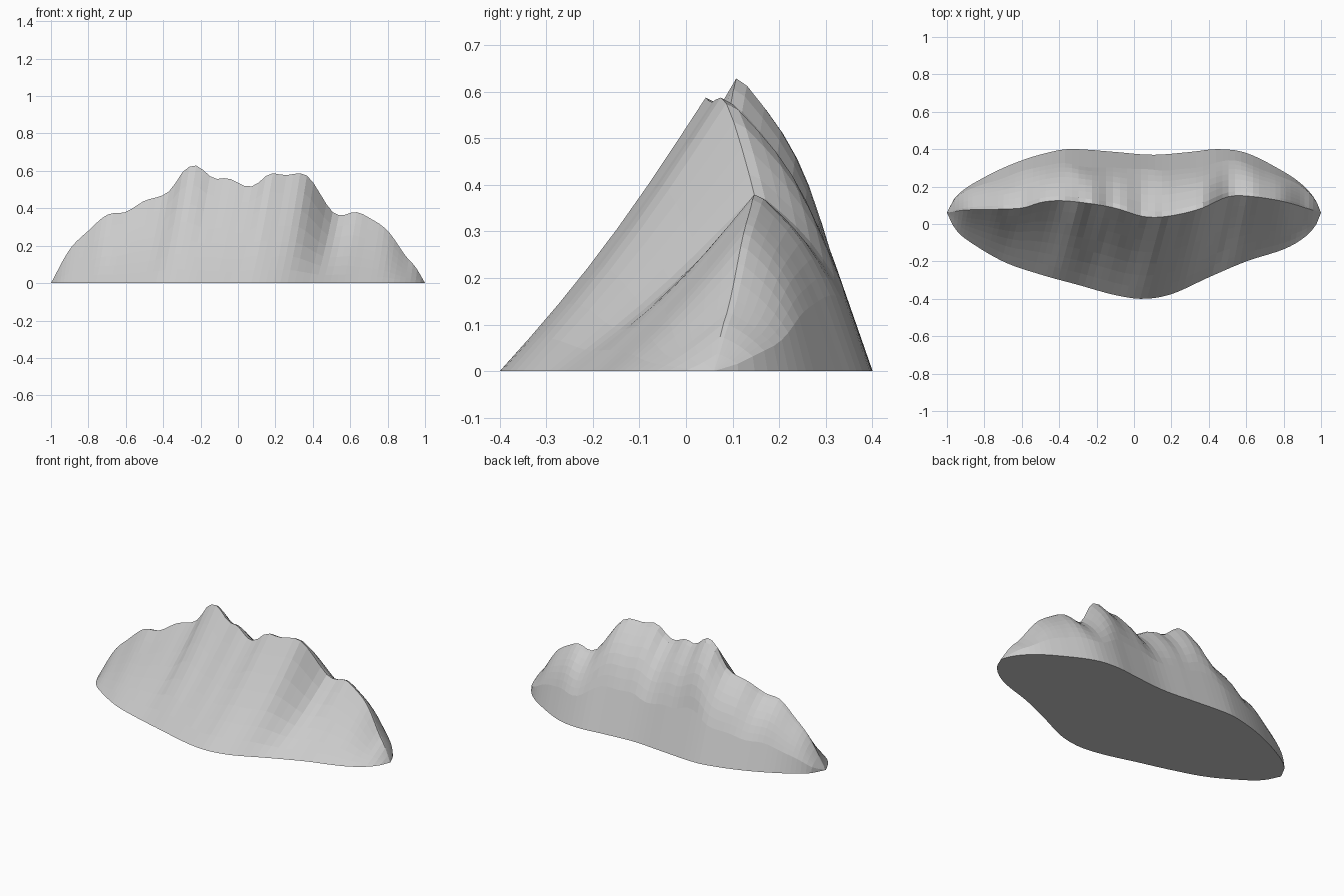
import bpy, bmesh
from math import sin, pi

old = bpy.data.objects.get("Cube")
if old:
    bpy.data.objects.remove(old, do_unlink=True)

# Plan outlines and crest line, as (x, value) control points
FRONT_BASE = [(-1, .06), (-.96, -.02), (-.9, -.08), (-.7, -.2), (-.5, -.27), (-.3, -.325),
              (-.1, -.38), (.05, -.4), (.2, -.375), (.4, -.285), (.6, -.2), (.8, -.135),
              (.9, -.08), (.97, -.01), (1, .06)]
BACK_BASE = [(-1, .06), (-.95, .15), (-.8, .25), (-.6, .34), (-.4, .395), (-.3, .4), (-.1, .385),
             (.1, .37), (.3, .385), (.45, .4), (.6, .38), (.8, .28), (.9, .21), (.97, .13), (1, .06)]
CREST_Y = [(-1, .06), (-.9, .075), (-.6, .085), (-.5, .115), (-.4, .125), (-.24, .11),
           (-.1, .085), (.05, .04), (.17, .04), (.35, .08), (.5, .145), (.6, .15), (.8, .12), (1, .06)]
CREST_Z = [(-1, 0), (-.9, .18), (-.8, .28), (-.7, .365), (-.6, .38), (-.5, .44), (-.4, .47),
           (-.35, .51), (-.3, .59), (-.24, .63), (-.2, .615), (-.13, .56), (-.05, .56),
           (.05, .515), (.1, .53), (.17, .585), (.25, .577), (.35, .585), (.4, .54), (.45, .46),
           (.5, .385), (.55, .362), (.63, .38), (.7, .35), (.8, .28), (.9, .14), (.95, .085), (1, 0)]


def smooth(points, x):
    """Smooth cubic interpolation through the control points."""
    x = max(points[0][0], min(points[-1][0], x))
    i = next(k for k in range(len(points) - 1) if x <= points[k + 1][0])

    def slope(k):
        a, b = points[max(k - 1, 0)], points[min(k + 1, len(points) - 1)]
        return (b[1] - a[1]) / (b[0] - a[0])

    (xa, va), (xb, vb) = points[i], points[i + 1]
    w = xb - xa
    t = (x - xa) / w
    h = t * t * (3 - 2 * t)
    return (va + (vb - va) * h + w * slope(i) * t * (1 - t) ** 2
            - w * slope(i + 1) * t * t * (1 - t))


def section(x):
    """One slice across the mountain, from front foot over the crest to back foot."""
    crest_y, crest_z = smooth(CREST_Y, x), max(smooth(CREST_Z, x), 0)
    foot_x = x - .12 * (1 - x * x)          # spurs run down at a slant
    foot_y = smooth(FRONT_BASE, foot_x)
    back_y = smooth(BACK_BASE, x)
    points = []
    # Front slope, slightly hollow
    for k in range(FRONT_ROWS + 1):
        t = k / FRONT_ROWS
        points.append((foot_x + (x - foot_x) * t, foot_y + (crest_y - foot_y) * t,
                       crest_z * (t - .05 * sin(pi * t))))
    # Narrow crest and rounded back slope down to the shoulder
    shoulder_y = back_y - .15 * crest_z * min(1, (back_y - crest_y) / .2)
    shoulder_z = crest_z * .43
    top_y = crest_y + (shoulder_y - crest_y) * .12
    top_z = crest_z * .975
    for k in range(BACK_ROWS + 1):
        t = k / BACK_ROWS
        bulge = .06 * crest_z * sin(pi * t)
        points.append((x, top_y + (shoulder_y - top_y) * t + bulge * .5,
                       top_z + (shoulder_z - top_z) * t + bulge * .5))
    # Steep back foot
    points.append((x, back_y, 0))
    return points


FRONT_ROWS, BACK_ROWS, COLUMNS = 7, 6, 64

bm = bmesh.new()
rows = [[bm.verts.new(p) for p in section(-sin(pi / 2 * (1 - 2 * c / COLUMNS)) * .35
                                          - .65 * (1 - 2 * c / COLUMNS))]
        for c in range(COLUMNS + 1)]
for a, b in zip(rows, rows[1:]):
    for k in range(len(a) - 1):
        bm.faces.new((a[k], b[k], b[k + 1], a[k + 1]))
bmesh.ops.remove_doubles(bm, verts=bm.verts, dist=.0005)

# Flat underside
rim = [e for e in bm.edges if e.is_boundary]
bmesh.ops.holes_fill(bm, edges=rim, sides=0)
bmesh.ops.recalc_face_normals(bm, faces=bm.faces)

mesh = bpy.data.meshes.new("mountain")
bm.to_mesh(mesh)
bm.free()
mountain = bpy.data.objects.new("mountain", mesh)
bpy.context.collection.objects.link(mountain)

# Plain stone colour
stone = bpy.data.materials.new("grey stone")
stone.use_nodes = True
colour = (.6, .6, .6, 1)
stone.diffuse_color = colour
stone.node_tree.nodes["Principled BSDF"].inputs["Base Color"].default_value = colour
mesh.materials.append(stone)
